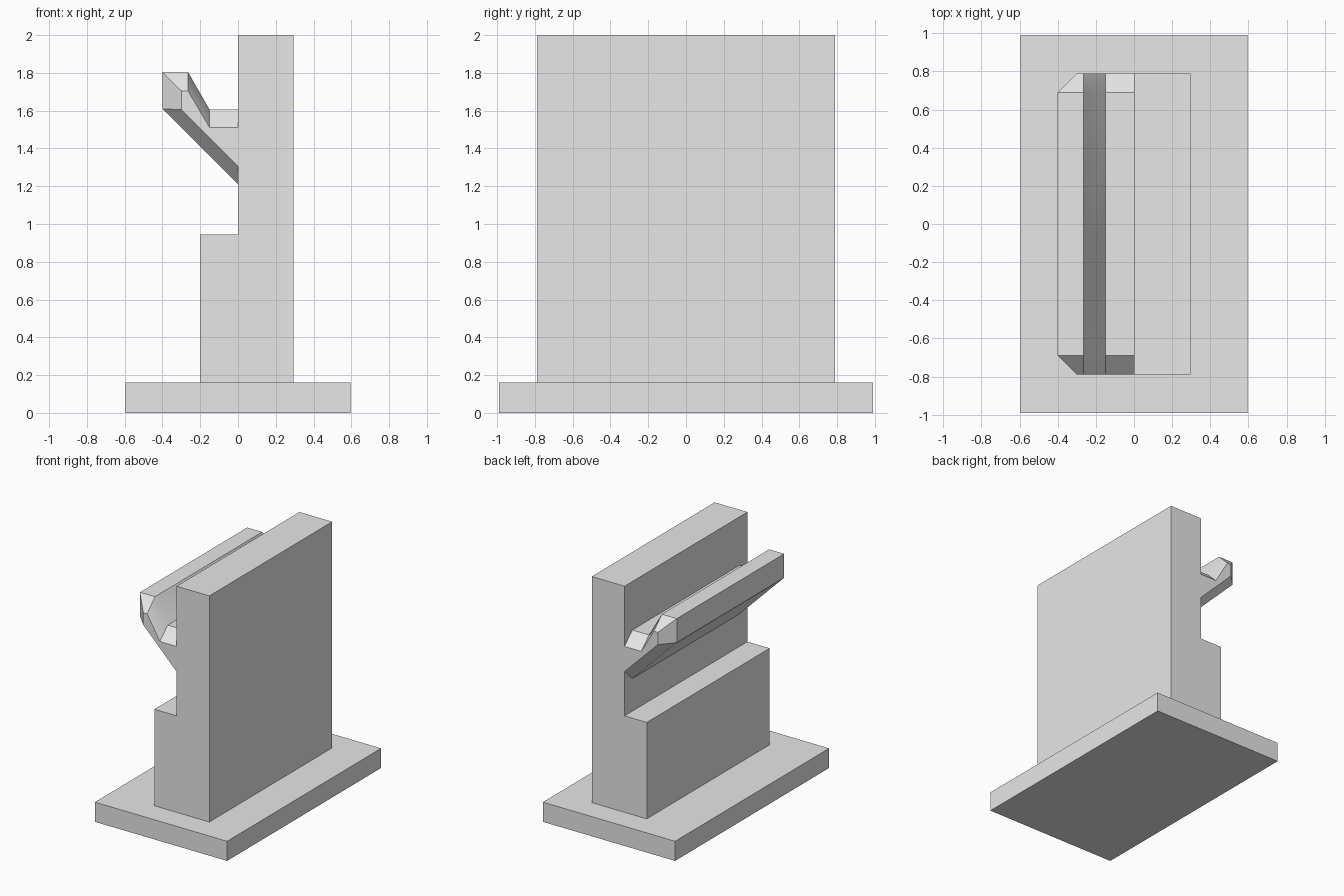
import bpy
import bmesh
import math

if "Cube" in bpy.data.objects:
    bpy.data.objects.remove(bpy.data.objects["Cube"])

grey = bpy.data.materials.new("light grey")
grey.diffuse_color = (0.8, 0.8, 0.8, 1)
grey.use_nodes = True
grey.node_tree.nodes["Principled BSDF"].inputs["Base Color"].default_value = grey.diffuse_color


def loft(name, sections, open_back=False):
    """Skin a row of (y, [(x, z), ...]) sections and cap both ends."""
    bm = bmesh.new()
    rings = [[bm.verts.new((x, y, z)) for x, z in pts] for y, pts in sections]
    n = len(rings[0])
    for a, b in zip(rings, rings[1:]):
        for i in range(n - 1 if open_back else n):
            j = (i + 1) % n
            bm.faces.new((a[i], a[j], b[j], b[i]))
    bm.faces.new(rings[0])
    bm.faces.new(rings[-1][::-1])
    bmesh.ops.recalc_face_normals(bm, faces=bm.faces)
    mesh = bpy.data.meshes.new(name)
    bm.to_mesh(mesh)
    bm.free()
    mesh.materials.append(grey)
    obj = bpy.data.objects.new(name, mesh)
    bpy.context.collection.objects.link(obj)
    return obj


# Flat foot plate
plate = [(-0.595, 0), (0.595, 0), (0.595, 0.16), (-0.595, 0.16)]
loft("base_plate", [(-0.99, plate), (0.99, plate)])

# Upright wall with the step on its left side
wall = [(-0.2, 0.16), (0.295, 0.16), (0.295, 2), (0, 2), (0, 0.945), (-0.2, 0.945)]
loft("stepped_wall", [(-0.79, wall), (0.79, wall)])

# Hooked rail, shrinking to a smaller section at both ends
full = [(0, 1.21), (-0.4, 1.61), (-0.4, 1.805), (-0.265, 1.805), (-0.15, 1.605), (0, 1.605)]
small = [(0, 1.305), (-0.3, 1.605), (-0.3, 1.705), (-0.265, 1.705), (-0.15, 1.51), (0, 1.51)]
rail = loft("hook_rail", [(-0.79, small), (-0.69, full), (0.69, full), (0.79, small)],
            open_back=True)
bpy.context.view_layer.objects.active = rail
rail.select_set(True)
bpy.ops.object.shade_smooth_by_angle(angle=math.radians(30))
